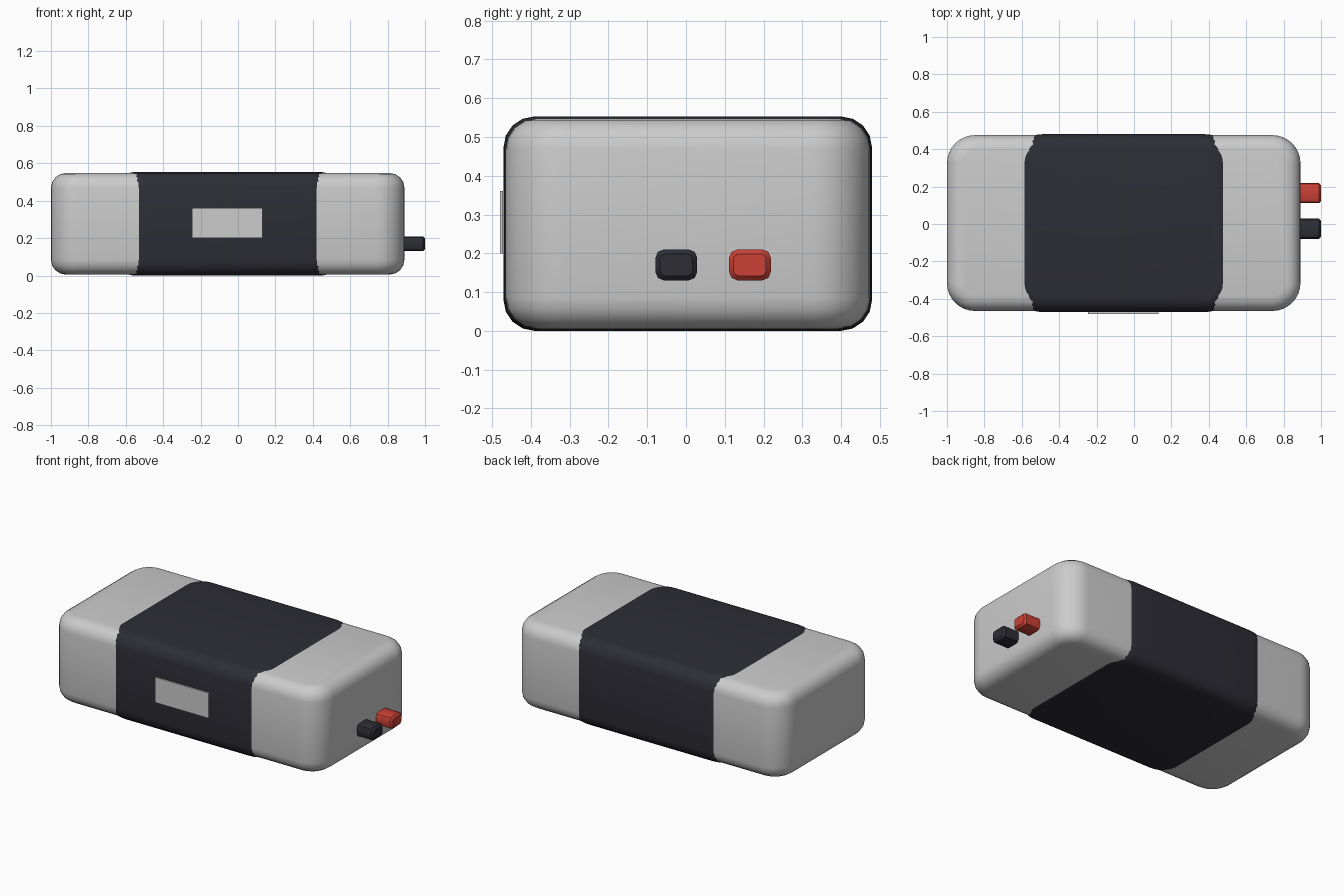
import bpy, bmesh
from mathutils import Vector

if "Cube" in bpy.data.objects:
    bpy.data.objects.remove(bpy.data.objects["Cube"])


def material(name, rgb):
    m = bpy.data.materials.new(name)
    m.diffuse_color = (*rgb, 1)
    m.use_nodes = True
    m.node_tree.nodes["Principled BSDF"].inputs["Base Color"].default_value = m.diffuse_color
    return m


GREY = material("light grey", (0.60, 0.60, 0.60))
DARK = material("dark slate", (0.026, 0.026, 0.036))
RED = material("red", (0.60, 0.052, 0.036))


def rounded_box(name, lo, hi, mat, corner=0, rim=0, corner_segs=8, rim_segs=4, axis=2):
    """Box from lo to hi; edges along axis are rounded by corner, the end rims by rim."""
    lo, hi = Vector(lo), Vector(hi)
    bm = bmesh.new()
    bmesh.ops.create_cube(bm, size=1)
    for v in bm.verts:
        v.co = (lo + hi) / 2 + v.co * (hi - lo)

    def along(e):
        return abs(e.verts[0].co[axis] - e.verts[1].co[axis]) > 1e-5

    if corner:
        bmesh.ops.bevel(bm, geom=[e for e in bm.edges if along(e)], offset=corner,
                        segments=corner_segs, profile=0.5, affect='EDGES')
    if rim:
        bmesh.ops.bevel(bm, geom=[e for e in bm.edges if not along(e)], offset=rim,
                        segments=rim_segs, profile=0.5, affect='EDGES')
    bmesh.ops.recalc_face_normals(bm, faces=bm.faces)
    mesh = bpy.data.meshes.new(name)
    bm.to_mesh(mesh)
    bm.free()
    mesh.materials.append(mat)
    ob = bpy.data.objects.new(name, mesh)
    bpy.context.collection.objects.link(ob)
    bpy.ops.object.select_all(action='DESELECT')
    ob.select_set(True)
    bpy.context.view_layer.objects.active = ob
    bpy.ops.object.shade_smooth_by_angle(angle=0.6)
    return ob


# Main rounded case
rounded_box("case", (-1, -0.465, 0.005), (0.89, 0.475, 0.548), GREY, 0.15, 0.08)

# Wrapped band: same rounding, slightly proud, ends sink into the case
rounded_box("band", (-0.64, -0.471, 0), (0.53, 0.48, 0.553), DARK, 0.15, 0.08)

# Label plate on the front
rounded_box("front_label", (-0.245, -0.48, 0.20), (0.13, -0.4715, 0.36), GREY)

# Two terminals on the right end
for name, y, mat in (("black_terminal", -0.025, DARK), ("red_terminal", 0.165, RED)):
    rounded_box(name, (0.86, y - 0.054, 0.13), (1.0, y + 0.054, 0.21), mat,
                0.022, 0.012, 2, 1, axis=0)
